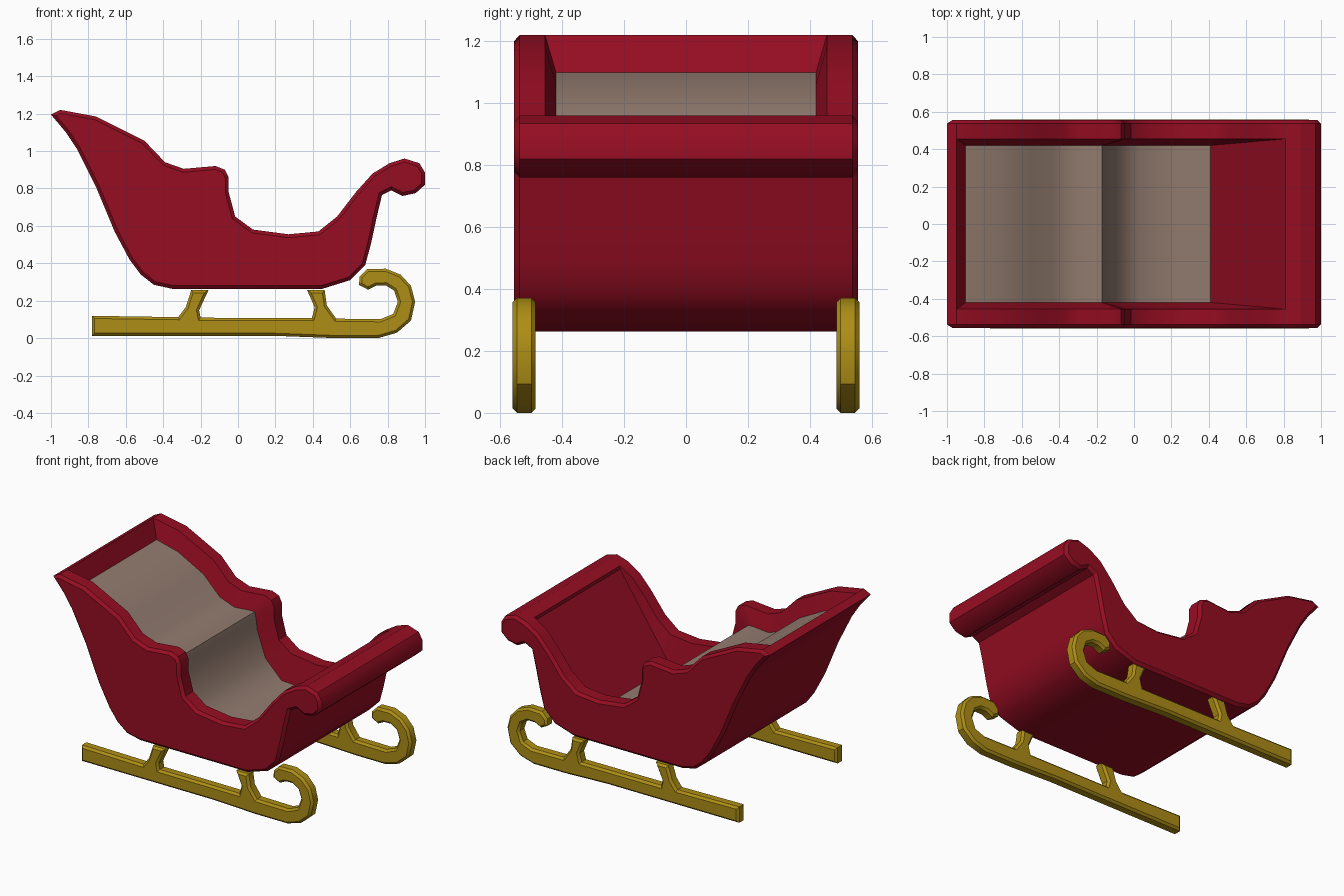
import bpy, bmesh

if "Cube" in bpy.data.objects:
    bpy.data.objects.remove(bpy.data.objects["Cube"])


def material(name, rgb):
    m = bpy.data.materials.new(name)
    m.diffuse_color = (*rgb, 1)
    m.use_nodes = True
    m.node_tree.nodes["Principled BSDF"].inputs["Base Color"].default_value = m.diffuse_color
    return m


def finish(name, bm, mat, angle=0.6):
    mesh = bpy.data.meshes.new(name)
    bm.to_mesh(mesh)
    bm.free()
    mesh.materials.append(mat)
    ob = bpy.data.objects.new(name, mesh)
    bpy.context.collection.objects.link(ob)
    bpy.ops.object.select_all(action='DESELECT')
    ob.select_set(True)
    bpy.context.view_layer.objects.active = ob
    bpy.ops.object.shade_smooth_by_angle(angle=angle)
    return ob


def row(bm, pts, y):
    return [bm.verts.new((x, y, z)) for x, z in pts]


def strip(bm, a, b):
    for i in range(len(a) - 1):
        bm.faces.new((a[i], a[i + 1], b[i + 1], b[i]))


def chamfer_sides(bm, sides, width):
    bmesh.ops.recalc_face_normals(bm, faces=bm.faces)
    edges = list({e for f in sides for e in f.edges})
    bmesh.ops.bevel(bm, geom=edges, offset=width, segments=1,
                    affect='EDGES', clamp_overlap=True)


red = material("red_paint", (0.30, 0.004, 0.016))
gold = material("gold_metal", (0.42, 0.27, 0.008))
cloth = material("seat_cloth", (0.29, 0.20, 0.16))

# Body side outline: rim from back to front, then scroll, nose, bottom, back
rim = [(-.95, 1.22), (-.76, 1.185), (-.50, 1.055), (-.39, .94), (-.29, .905),
       (-.12, .92), (-.07, .90), (-.05, .86), (-.05, .78), (-.015, .65),
       (.08, .58), (.27, .555), (.43, .57), (.53, .65), (.63, .78),
       (.72, .88), (.81, .935)]
under = [(.89, .96), (.97, .935), (1.0, .885), (1.0, .82), (.95, .775),
         (.88, .76), (.82, .79), (.77, .765), (.74, .64), (.71, .50),
         (.68, .39), (.60, .31), (.45, .263), (-.35, .263), (-.45, .285),
         (-.52, .34), (-.58, .42), (-.66, .57), (-.76, .81), (-.86, 1.01),
         (-.92, 1.10), (-1.0, 1.195)]
# Inner surface below each rim point: seat, floor, front panel
inner = [(-.90, 1.10), (-.74, 1.06), (-.55, .96), (-.43, .84), (-.32, .80),
         (-.21, .81), (-.17, .81), (-.16, .77), (-.15, .69), (-.09, .52),
         (.03, .40), (.25, .39), (.41, .38), (.49, .485), (.57, .592),
         (.67, .725), (.81, .912)]
SEAT_END = 12


def inner_row(bm, s):
    return [bm.verts.new((x, s * (.42 + .035 * min(1, max(0, (x - .41) / .4))), z))
            for x, z in inner]


# Body shell
bm = bmesh.new()
outl, outr = row(bm, rim + under, -.555), row(bm, rim + under, .555)
inl, inr = row(bm, rim, -.455), row(bm, rim, .455)
cl, cr = inner_row(bm, -1), inner_row(bm, 1)
n = len(rim)
sides = [bm.faces.new(outl), bm.faces.new(outr[::-1])]
strip(bm, outl[n:], outr[n:])
for o, i, c in ((outl, inl, cl), (outr, inr, cr)):
    strip(bm, o[:n], i)
    strip(bm, i, c)
bm.faces.new((outl[-1], outr[-1], outr[0], inr[0], inl[0], outl[0]))
bm.faces.new((outl[n - 1], inl[-1], inr[-1], outr[n - 1], outr[n], outl[n]))
bm.faces.new((inl[0], inr[0], cr[0], cl[0]))
bm.faces.new((inl[-1], inr[-1], cr[-1], cl[-1]))
strip(bm, cl[SEAT_END:], cr[SEAT_END:])
chamfer_sides(bm, sides, .018)
finish("body", bm, red)

# Upholstered seat and floor
bm = bmesh.new()
strip(bm, inner_row(bm, -1)[:SEAT_END + 1], inner_row(bm, 1)[:SEAT_END + 1])
bmesh.ops.delete(bm, geom=[v for v in bm.verts if not v.link_faces], context='VERTS')
finish("seat", bm, cloth, 0.9)

# Runners with curled tips and two posts each
runner = [(-.78, .018), (.20, .018), (.52, .006), (.75, .006), (.85, .035),
          (.925, .10), (.947, .20), (.925, .285), (.87, .345), (.79, .377),
          (.69, .375), (.65, .335), (.647, .29), (.695, .265), (.74, .287),
          (.79, .288), (.835, .26), (.855, .20), (.83, .135), (.76, .107),
          (.525, .11), (.475, .18), (.463, .262), (.37, .262), (.41, .17),
          (.395, .113), (-.20, .115), (-.208, .155), (-.158, .262),
          (-.25, .262), (-.28, .17), (-.32, .118), (-.78, .125)]
for side, y in (("left", .4855), ("right", -.56)):
    bm = bmesh.new()
    a, b = row(bm, runner, y), row(bm, runner, y + .0745)
    sides = [bm.faces.new(a), bm.faces.new(b[::-1])]
    strip(bm, a + a[:1], b + b[:1])
    chamfer_sides(bm, sides, .014)
    bmesh.ops.translate(bm, verts=bm.verts, vec=(0, 0, -.006))
    finish(side + "_runner", bm, gold)
